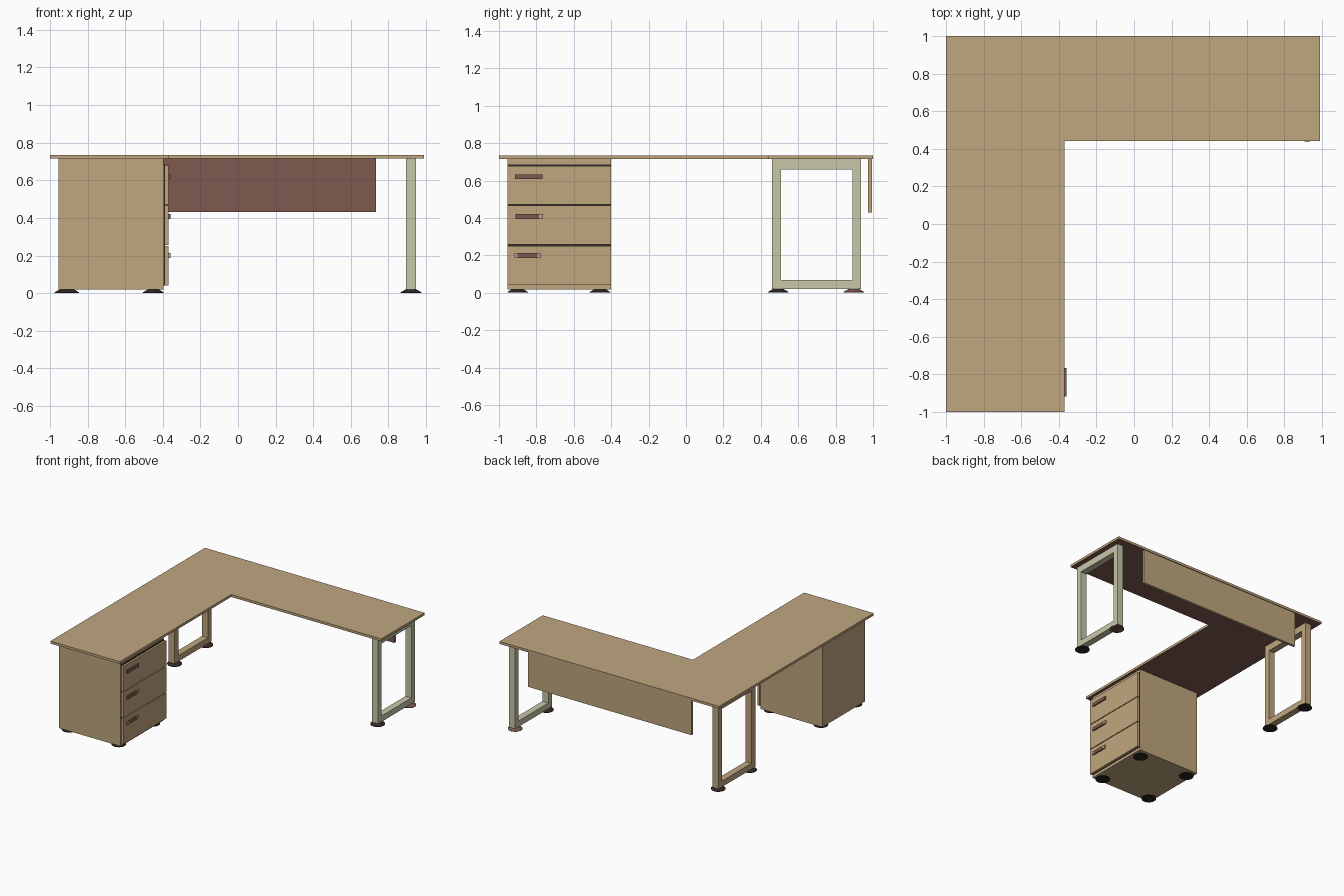
import bpy, bmesh, math
from mathutils import Vector

if "Cube" in bpy.data.objects:
    bpy.data.objects.remove(bpy.data.objects["Cube"])


def mat(name, col):
    m = bpy.data.materials.new(name)
    m.diffuse_color = (*col, 1)
    m.use_nodes = True
    m.node_tree.nodes["Principled BSDF"].inputs["Base Color"].default_value = m.diffuse_color
    return m


WOOD = mat("light wood", (0.527, 0.381, 0.212))
BROWN = mat("reddish brown", (0.212, 0.102, 0.080))
PALE = mat("pale grey green", (0.578, 0.578, 0.402))
DARK = mat("dark brown black", (0.035, 0.022, 0.019))


def finish(bm, name, mats, rule=None):
    bmesh.ops.recalc_face_normals(bm, faces=bm.faces)
    me = bpy.data.meshes.new(name)
    if rule:
        for f in bm.faces:
            f.material_index = 1 if rule(f.normal) else 0
    bm.to_mesh(me)
    bm.free()
    for m in mats:
        me.materials.append(m)
    ob = bpy.data.objects.new(name, me)
    bpy.context.collection.objects.link(ob)
    return ob


def box(name, x, y, z, mats, rule=None):
    bm = bmesh.new()
    bmesh.ops.create_cube(bm, size=1)
    for v in bm.verts:
        v.co = Vector([(r[0] + r[1]) / 2 + c * (r[1] - r[0]) for r, c in zip((x, y, z), v.co)])
    return finish(bm, name, mats, rule)


def foot(name, x, y, material):
    # turned profile with a hollow underside
    prof = [(0, .02), (.028, .02), (.055, .004), (.055, 0), (.03, 0), (.026, .006), (0, .006)]
    bm = bmesh.new()
    vs = [bm.verts.new((x + r, y, z)) for r, z in prof]
    es = [bm.edges.new(p) for p in zip(vs, vs[1:])]
    bmesh.ops.spin(bm, geom=vs + es, cent=(x, y, 0), axis=(0, 0, 1),
                   angle=2 * math.pi, steps=24)
    bmesh.ops.remove_doubles(bm, verts=bm.verts, dist=1e-5)
    finish(bm, name, [material])


# L-shaped desktop, brown underside
bm = bmesh.new()
outline = [(-1, -1), (-.37, -1), (-.37, .44), (.99, .44), (.99, 1), (-1, 1)]
face = bm.faces.new([bm.verts.new((x, y, .715)) for x, y in outline])
ext = bmesh.ops.extrude_face_region(bm, geom=[face], use_keep_orig=True)
for v in ext["geom"]:
    if isinstance(v, bmesh.types.BMVert):
        v.co.z = .735
finish(bm, "desktop", [WOOD, BROWN], lambda n: n.z < -.5)

# modesty panel, brown inner face
box("modesty_panel", (-.745, .735), (.974, .995), (.43, .715), [WOOD, BROWN],
    lambda n: n.y < -.5)


# loop legs
def loop_leg(name, x0, x1, material):
    outer = [(.46, .02), (.935, .02), (.935, .7149), (.46, .7149)]
    inner = [(.507, .068), (.89, .068), (.89, .66), (.507, .66)]
    bm = bmesh.new()
    rings = [[bm.verts.new((x, y, z)) for y, z in loop]
             for x, loop in ((x0, outer), (x1, outer), (x1, inner), (x0, inner))]
    for k in range(4):
        a, b = rings[k], rings[(k + 1) % 4]
        for i in range(4):
            j = (i + 1) % 4
            bm.faces.new((a[i], a[j], b[j], b[i]))
    finish(bm, name, [material])


loop_leg("right_loop_leg", .893, .947, PALE)
loop_leg("left_loop_leg", -.95, -.896, WOOD)

# drawer pedestal with dark reveal behind the fronts
box("pedestal_body", (-.955, -.395), (-.955, -.4), (.018, .7149), [WOOD])
box("drawer_reveal", (-.395, -.387), (-.953, -.402), (.041, .685), [DARK])
for i, (z0, z1) in enumerate([(.041, .251), (.257, .466), (.472, .678)]):
    box(f"drawer_front_{i + 1}", (-.387, -.37), (-.955, -.4), (z0, z1), [WOOD])

# drawer handles: brown bars, the lower ones with wooden ends
for i, (z, y0, a, b, y1) in enumerate([(.2, -.917, -.9, -.793, -.775),
                                       (.408, -.912, -.912, -.785, -.765),
                                       (.62, -.915, -.915, -.768, -.768)]):
    zr = (z - .013, z + .013)
    box(f"handle_{i + 1}", (-.372, -.359), (a, b), zr, [BROWN])
    for side, yr in (("front", (y0, a)), ("back", (b, y1))):
        if yr[1] - yr[0] > .001:
            box(f"handle_{i + 1}_{side}_end", (-.372, -.359), yr, zr, [WOOD])

# feet
for x in (-.9, -.45):
    for y in (-.9, -.46):
        foot("pedestal_foot", x, y, DARK)
for x in (-.92, .92):
    for y in (.493, .897):
        foot("leg_foot", x, y, BROWN if x > 0 and y > .8 else DARK)
